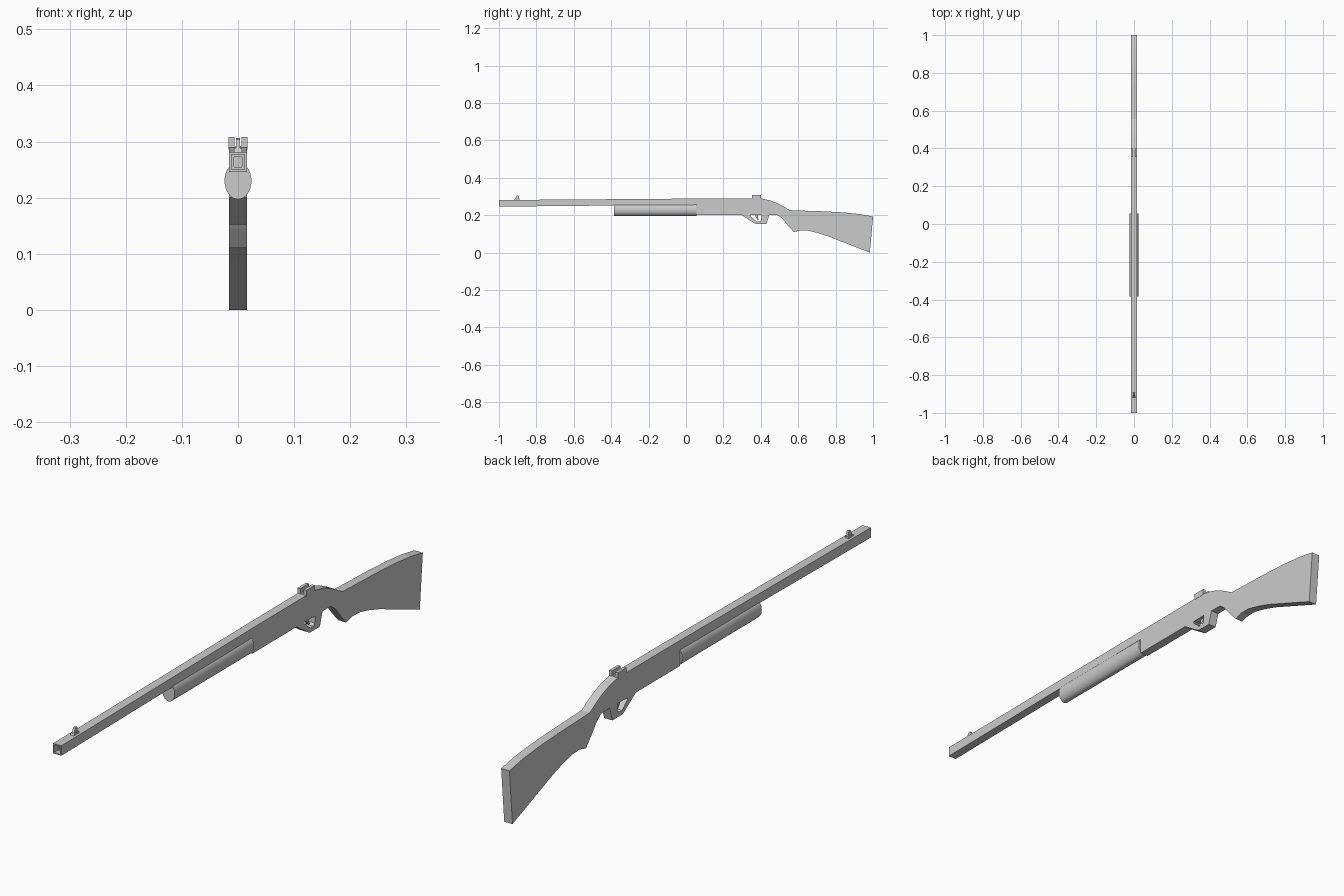
import bpy, bmesh, math
from mathutils import Vector

if "Cube" in bpy.data.objects:
    bpy.data.objects.remove(bpy.data.objects["Cube"])


def finish(bm, name):
    bmesh.ops.recalc_face_normals(bm, faces=bm.faces[:])
    me = bpy.data.meshes.new(name)
    bm.to_mesh(me)
    bm.free()
    ob = bpy.data.objects.new(name, me)
    bpy.context.collection.objects.link(ob)
    return ob


def prism(pts, x0, x1):
    """Extrude a (y, z) side profile from x0 to x1."""
    bm = bmesh.new()
    f = bm.faces.new([bm.verts.new((x0, y, z)) for y, z in pts])
    r = bmesh.ops.extrude_face_region(bm, geom=[f])
    vs = [v for v in r["geom"] if isinstance(v, bmesh.types.BMVert)]
    bmesh.ops.translate(bm, verts=vs, vec=(x1 - x0, 0, 0))
    bmesh.ops.recalc_face_normals(bm, faces=bm.faces[:])
    return bm


W = 0.016

# Barrel, receiver and stock share one flat-sided silhouette
body = [(-1, 0.281), (-1, 0.246), (0.055, 0.256), (0.055, 0.2), (0.49, 0.2),
        (0.515, 0.182), (0.545, 0.145), (0.577, 0.11), (0.61, 0.119),
        (0.65, 0.118), (0.70, 0.106), (0.76, 0.087), (0.983, 0.0), (1, 0.193),
        (0.93, 0.206), (0.84, 0.215), (0.73, 0.221), (0.63, 0.224),
        (0.555, 0.227), (0.52, 0.248), (0.485, 0.266), (0.45, 0.279),
        (0.40, 0.290), (0.055, 0.289)]
bm = prism(body, -W, W)

# Square recess at the muzzle, with a smaller bore behind it
muzzle = next(f for f in bm.faces if f.calc_center_median().y < -0.99)
for inset, depth in ((0.004, 0.02), (0.005, 0.06)):
    bmesh.ops.inset_region(bm, faces=[muzzle], thickness=inset, use_even_offset=True)
    r = bmesh.ops.extrude_discrete_faces(bm, faces=[muzzle])
    muzzle = r["faces"][0]
    bmesh.ops.translate(bm, verts=muzzle.verts[:], vec=Vector((0, depth, 0)))
finish(bm, "body_and_stock")

# Trigger guard loop and curved trigger
finish(prism([(0.30, 0.2), (0.365, 0.157), (0.375, 0.152), (0.43, 0.152),
              (0.445, 0.2), (0.403, 0.2), (0.402, 0.175), (0.394, 0.167),
              (0.377, 0.167), (0.345, 0.195), (0.346, 0.2)], -W, W), "trigger_guard")
finish(prism([(0.37, 0.202), (0.374, 0.188), (0.384, 0.174), (0.389, 0.176),
              (0.384, 0.188), (0.386, 0.202)], -0.005, 0.005), "trigger")

# Oval pump grip under the barrel
bm = bmesh.new()
bmesh.ops.create_cone(bm, cap_ends=True, segments=32, radius1=1, radius2=1, depth=1)
for v in bm.verts:
    x, y, z = v.co
    v.co = (x * 0.024, -0.165 + z * 0.44, 0.230 + y * 0.033)
grip = finish(bm, "pump_grip")
bpy.context.view_layer.objects.active = grip
grip.select_set(True)
bpy.ops.object.shade_smooth_by_angle(angle=math.radians(35))

# Rear sight: base plate with a post on each side
finish(prism([(0.355, 0.285), (0.40, 0.285), (0.40, 0.292), (0.355, 0.292)], -W, W), "rear_sight_base")
for side, name in ((-1, "left"), (1, "right")):
    finish(prism([(0.354, 0.286), (0.401, 0.286), (0.401, 0.308), (0.354, 0.308)],
                 side * 0.006, side * 0.017), "rear_sight_post_" + name)

# Front sight: small foot and narrow fin
finish(prism([(-0.92, 0.278), (-0.89, 0.278), (-0.89, 0.288), (-0.915, 0.288)],
             -0.007, 0.007), "front_sight_foot")
finish(prism([(-0.915, 0.286), (-0.892, 0.286), (-0.894, 0.302), (-0.898, 0.306),
              (-0.906, 0.304)], -0.004, 0.004), "front_sight_fin")
